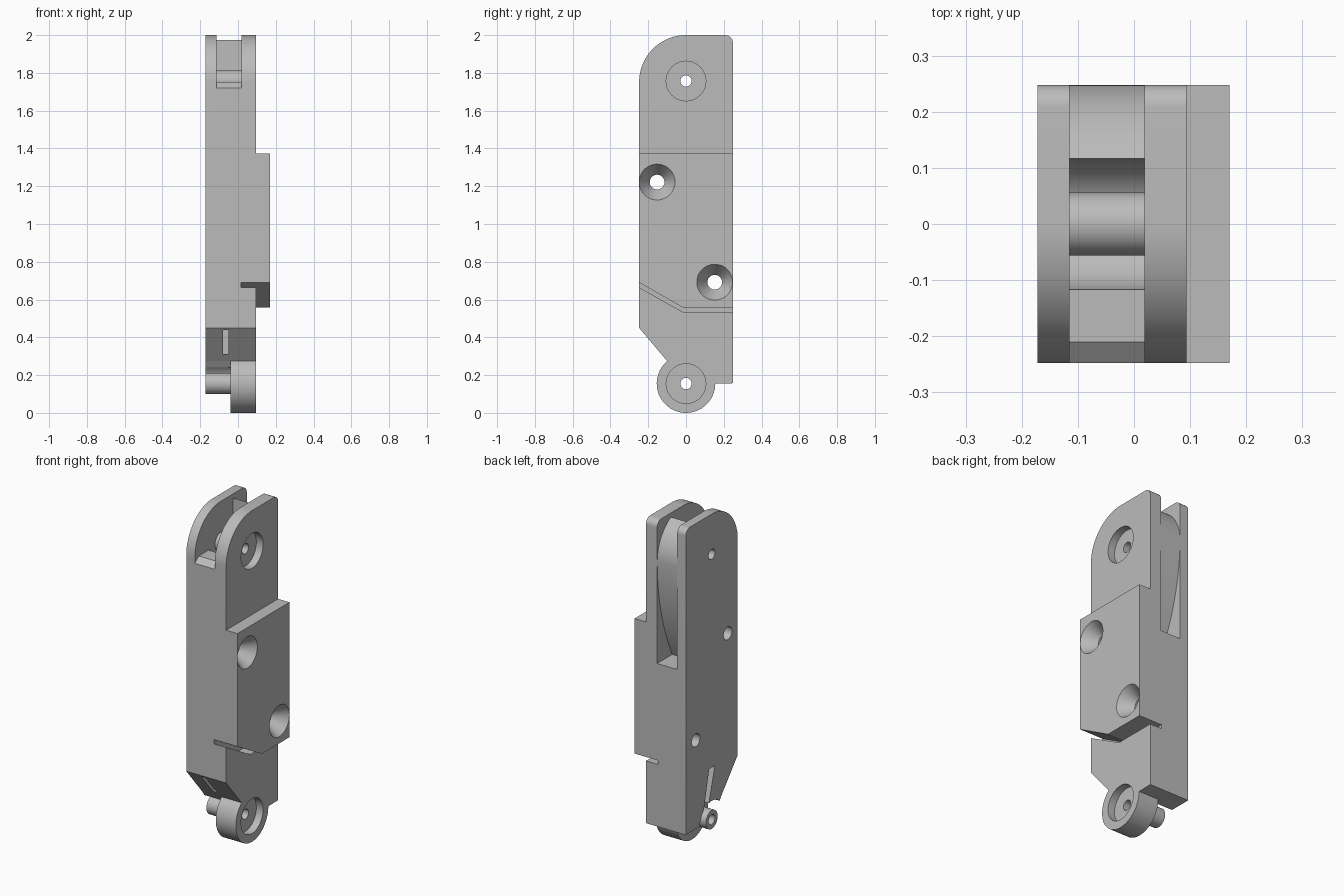
import bpy, bmesh, math

old = bpy.data.objects.get("Cube")
if old:
    bpy.data.objects.remove(old, do_unlink=True)

grey = bpy.data.materials.new("plain grey")
grey.use_nodes = True
COLOUR = (0.5, 0.5, 0.5, 1)
grey.diffuse_color = COLOUR
grey.node_tree.nodes["Principled BSDF"].inputs["Base Color"].default_value = COLOUR


def arc(cy, cz, r, start, end, steps=24):
    """Points on an arc in the side (y, z) plane, angles in degrees."""
    angles = [math.radians(start + (end - start) * i / steps) for i in range(steps + 1)]
    return [(cy + r * math.cos(a), cz + r * math.sin(a)) for a in angles]


def loft(name, x0, x1, first, second=None):
    """Solid across x between two matching side profiles."""
    bm = bmesh.new()
    a = [bm.verts.new((x0, y, z)) for y, z in first]
    b = [bm.verts.new((x1, y, z)) for y, z in second or first]
    bm.faces.new(a)
    bm.faces.new(b[::-1])
    for i in range(len(a)):
        j = (i + 1) % len(a)
        bm.faces.new((a[i], b[i], b[j], a[j]))
    bmesh.ops.recalc_face_normals(bm, faces=bm.faces)
    mesh = bpy.data.meshes.new(name)
    bm.to_mesh(mesh)
    bm.free()
    mesh.materials.append(grey)
    obj = bpy.data.objects.new(name, mesh)
    bpy.context.collection.objects.link(obj)
    return obj


def disc(name, x0, x1, y, z, r0, r1=None):
    ring = lambda r: arc(y, z, r, 0, 352.5, 47)
    return loft(name, x0, x1, ring(r0), ring(r1 or r0))


def combine(target, tool, operation="DIFFERENCE"):
    tool.hide_render = True
    mod = target.modifiers.new("combine", "BOOLEAN")
    mod.operation, mod.solver, mod.object = operation, "EXACT", tool
    bpy.context.view_layer.objects.active = target
    bpy.ops.object.modifier_apply(modifier=mod.name)
    bpy.data.objects.remove(tool, do_unlink=True)


LEFT, RIGHT, STEP, PLATE = -0.172, 0.094, -0.04, 0.17
LOW, HIGH = 0.155, 1.757          # pivot heights
EDGE = 0.248                      # half depth

# Main body with rounded top and lower pivot ring
outline = [(EDGE, 0.157)]
outline += arc(EDGE - 0.04, 1.96, 0.04, 0, 90, 8)
outline += arc(0, 2 - EDGE, EDGE, 90, 180)
outline += [(-EDGE, 0.45)]
outline += arc(0, LOW, 0.155, 130, 360, 48)
body = loft("body", LEFT, RIGHT, outline)

# Relief round the lower pin
relief = [(-0.3, 0.274), (-0.0996, 0.274), (-0.075, 0.24)]
relief += arc(0, LOW, 0.113, 131, 1)
relief += [(0.3, 0.157), (0.3, -0.1), (-0.3, -0.1)]
combine(body, loft("relief", LEFT - 0.1, STEP, relief))

# Upper fork: open front, round pocket, and curved cable groove at the back
fork = [(-0.3, 1.683), (-EDGE, 1.72), (-0.21, 1.75), (-0.117, 1.75)]
fork += arc(0, HIGH, 0.117, 184, 360)
fork += arc(0, HIGH, 0.2475, 61.8, 0)
fork += arc(0.2475 - 1.4, HIGH, 1.4, 0, -26.1)
fork += [(0.3, 1.141), (0.3, 2.1), (-0.3, 2.1)]
combine(body, loft("fork", -0.115, 0.019, fork))

# Raised side plate
plate = [(EDGE, 0.557), (EDGE, 1.372), (-EDGE, 1.372), (-EDGE, 0.69), (-0.015, 0.557)]
combine(body, loft("side_plate", 0.05, PLATE, plate), "UNION")

# Thin slit under the plate
slit = [(0.3, 0.557), (-0.015, 0.557), (-0.3, 0.72), (-0.3, 0.694), (-0.015, 0.533), (0.3, 0.533)]
combine(body, loft("slit", 0.015, 0.2, slit))

# Pivot pins
combine(body, disc("upper_pin", -0.13, 0.03, 0, HIGH, 0.056), "UNION")
combine(body, disc("lower_pin", LEFT, STEP + 0.03, 0, LOW, 0.056), "UNION")

# Pivot bores with round recesses
for z in (LOW, HIGH):
    combine(body, disc("bore", -0.3, 0.3, 0, z, 0.03))
    combine(body, disc("recess", RIGHT - 0.045, 0.3, 0, z, 0.105))

# Countersunk screw holes
for y, z in ((-0.153, 1.222), (0.152, 0.692)):
    combine(body, disc("screw_hole", -0.3, 0.3, y, z, 0.039))
    combine(body, disc("countersink", PLATE - 0.08, PLATE + 0.001, y, z, 0.039, 0.0955))

# Narrow spring slots near the lower pin
side_slot = [(-0.03, 0.47), (0.025, 0.47), (0.08, 0.22), (0.04, 0.22)]
combine(body, loft("side_slot", -0.3, -0.05, side_slot))
front_slot = [(-0.4, 0.44), (-0.1, 0.44), (-0.1, 0.31), (-0.4, 0.31)]
combine(body, loft("front_slot", -0.08, -0.05, front_slot))

bpy.ops.object.select_all(action="DESELECT")
body.select_set(True)
bpy.context.view_layer.objects.active = body
bpy.ops.object.shade_smooth_by_angle(angle=math.radians(25))
